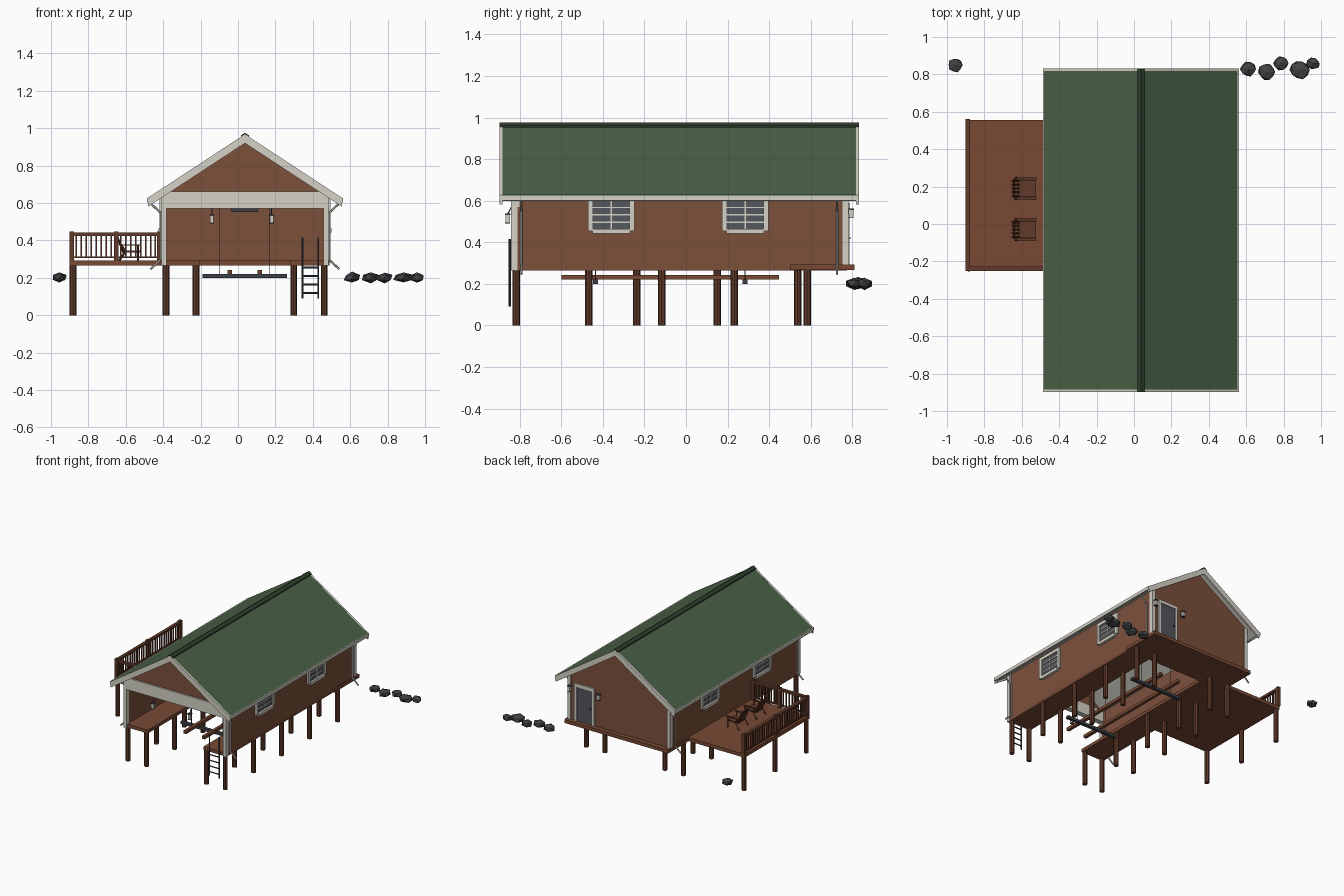
import bpy, bmesh, math, random
from mathutils import Vector

if "Cube" in bpy.data.objects:
    bpy.data.objects.remove(bpy.data.objects["Cube"])

def mat(name, r, g, b):
    m = bpy.data.materials.new(name)
    lin = lambda c: (c / 255 / 12.92) if c < 10 else ((c / 255 + 0.055) / 1.055) ** 2.4
    m.diffuse_color = (lin(r), lin(g), lin(b), 1)
    m.use_nodes = True
    m.node_tree.nodes["Principled BSDF"].inputs["Base Color"].default_value = m.diffuse_color
    return m

WALL = mat("wall brown", 124, 80, 59)
DECK = mat("deck brown", 120, 73, 52)
POST = mat("dark wood", 98, 59, 42)
TRIM = mat("cream trim", 212, 209, 198)
ROOF = mat("roof green", 74, 97, 70)
RIDGE = mat("ridge dark green", 48, 63, 47)
GLASS = mat("window grey", 84, 87, 92)
METAL = mat("dark metal", 62, 64, 70)
ROCK = mat("rock grey", 66, 67, 69)

class Part:
    """Collects boxes, rods and prisms into one named object."""
    def __init__(self, name, material):
        self.name, self.m, self.bm = name, material, bmesh.new()
    def box(self, x0, x1, y0, y1, z0, z1):
        return self.prism([(x0, z0), (x1, z0), (x1, z1), (x0, z1)], y0, y1)
    def prism(self, pts, y0, y1):
        a = [self.bm.verts.new((x, y0, z)) for x, z in pts]
        b = [self.bm.verts.new((x, y1, z)) for x, z in pts]
        self.bm.faces.new(a)
        self.bm.faces.new(b[::-1])
        for i in range(len(pts)):
            j = (i + 1) % len(pts)
            self.bm.faces.new((a[j], a[i], b[i], b[j]))
        return self
    def rod(self, p, q, r, n=8):
        p, q = Vector(p), Vector(q)
        d = q - p
        M = d.to_track_quat('Z', 'Y').to_matrix().to_4x4()
        M.translation = (p + q) / 2
        bmesh.ops.create_cone(self.bm, cap_ends=True, segments=n, radius1=r, radius2=r,
                              depth=d.length, matrix=M)
        return self
    def done(self):
        bmesh.ops.recalc_face_normals(self.bm, faces=self.bm.faces)
        me = bpy.data.meshes.new(self.name)
        self.bm.to_mesh(me)
        self.bm.free()
        me.materials.append(self.m)
        ob = bpy.data.objects.new(self.name, me)
        bpy.context.collection.objects.link(ob)
        return ob

CX, HALF, SLOPE, PEAK = 0.037, 0.518, 0.655, 0.967
X0, X1, Y0, Y1 = -0.405, 0.48, -0.83, 0.775          # house footprint
FZ0, FZ1 = 0.265, 0.292                              # floor thickness
def roof_z(x, drop=0):
    return PEAK - drop - SLOPE * abs(x - CX)

def chevron(d0, d1, half):
    """Cross-section of a gable roof layer between two depths below the top."""
    xs = (CX - half, CX, CX + half)
    return [(x, roof_z(x, d0)) for x in xs] + [(x, roof_z(x, d1)) for x in xs[::-1]]

# Roof layers, rake boards and ridge cap
Part("roof_shingles", ROOF).prism(chevron(0, 0.014, HALF), -0.895, 0.83).done()
Part("roof_soffit", TRIM).prism(chevron(0.0141, 0.032, HALF - 0.004), -0.885, 0.82).done()
rake = Part("rake_boards", TRIM)
for y in (-0.898, 0.818):
    rake.prism(chevron(-0.001, 0.047, HALF), y, y + 0.014)
rake.done()
Part("ridge_cap", RIDGE).prism(chevron(-0.009, 0.004, 0.022), -0.897, 0.832).done()

# Walls: open front with gable, full back, two sides
wall = Part("walls", WALL)
top = lambda x: roof_z(x, 0.03)
wall.prism([(X0, 0.62), (X1, 0.62), (X1, top(X1)), (CX, top(CX)), (X0, top(X0))], Y0, Y0 + 0.02)
wall.prism([(X0, FZ0), (X1, FZ0), (X1, top(X1)), (CX, top(CX)), (X0, top(X0))], Y1 - 0.02, Y1)
for x in (X0, X1 - 0.02):
    wall.box(x, x + 0.02, Y0, Y1, FZ0, 0.655)
wall.done()

# Front header beam and corner boards
Part("front_header", TRIM).box(X0 - 0.004, X1 + 0.004, Y0 - 0.012, Y0 + 0.03, 0.57, 0.662).done()
corner = Part("corner_boards", TRIM)
for x in (X0 - 0.005, X1 - 0.023):
    for y in (Y0 - 0.012, Y1 - 0.022):
        corner.box(x, x + 0.028, y, y + 0.03, FZ0 + (0.02 if y > 0 else 0), 0.65)
corner.done()

# Floors: two walkways, back platform, side deck
floor = Part("boathouse_floor", DECK)
floor.box(X0, -0.205, Y0, 0.5, FZ0 + .001, FZ1)
floor.box(0.28, X1, Y0, 0.5, FZ0 + .001, FZ1)
floor.box(X0 - 0.008, X1 + 0.01, 0.5, 0.812, FZ0 + .001, FZ1)
floor.done()
Part("side_deck", DECK).box(-0.9, X0, -0.25, 0.555, FZ0, FZ1).done()

# Pilings
pile = Part("pilings", POST)
for x in (-0.385, -0.225, 0.298, 0.461):
    for i in range(5):
        y = -0.817 + 0.35 * i
        pile.rod((x, y, 0), (x, y, FZ0 + 0.003), 0.018)
for y in (-0.237, 0.15, 0.537):
    pile.rod((-0.882, y, 0), (-0.882, y, FZ0 + 0.003), 0.018)
pile.done()

# Deck railing on the left and front edges
rail = Part("deck_railing", POST)
rx, ry = -0.89, -0.24
for z0, z1, w in ((0.425, 0.442, 0.012), (0.305, 0.315, 0.006)):
    rail.box(rx - w, rx + w, ry - w, 0.552, z0, z1)
    rail.box(rx, X0, ry - w, ry + w, z0, z1)
for x, y in ((rx, ry), (rx, 0.15), (rx, 0.55), (-0.65, ry), (X0 - 0.015, ry)):
    rail.box(x - 0.012, x + 0.012, y - 0.012, y + 0.012, FZ1, 0.448)
for i in range(1, 28):
    y = ry + i * 0.79 / 28
    rail.box(rx - 0.004, rx + 0.004, y - 0.004, y + 0.004, 0.31, 0.43)
for i in range(1, 18):
    x = rx + i * 0.475 / 18
    rail.box(x - 0.004, x + 0.004, ry - 0.004, ry + 0.004, 0.31, 0.43)
rail.done()

# Side windows: frame, sill, glass and muntins
frame, glass = Part("window_frames", TRIM), Part("window_glass", GLASS)
for s, wx in ((-1, X0), (1, X1)):
    span = lambda d: sorted((wx - s * 0.002, wx + s * d))
    for y in (-0.36, 0.285):
        glass.box(*span(0.005), y - 0.09, y + 0.09, 0.462, 0.605)
        for a, b in ((-0.112, -0.088), (0.088, 0.112)):
            frame.box(*span(0.014), y + a, y + b, 0.455, 0.625)
        frame.box(*span(0.014), y - 0.088, y + 0.088, 0.6, 0.625)
        frame.box(*span(0.02), y - 0.09, y + 0.09, 0.442, 0.465)
        frame.box(*span(0.009), y - 0.004, y + 0.004, 0.462, 0.605)
        for z in (0.497, 0.532, 0.567):
            frame.box(*span(0.009), y - 0.09, y + 0.09, z - 0.003, z + 0.003)
frame.done(); glass.done()

# Back door
door = Part("door_frame", TRIM)
for a, b in ((0.25, 0.27), (0.405, 0.425)):
    door.box(a, b, Y1, Y1 + 0.012, FZ1, 0.585)
door.box(0.25, 0.425, Y1, Y1 + 0.013, 0.563, 0.588).done()
Part("door_panel", GLASS).box(0.27, 0.405, Y1 - 0.001, Y1 + 0.006, FZ1, 0.565).done()
Part("door_knob", METAL).box(0.281, 0.289, Y1, Y1 + 0.016, 0.415, 0.423).done()

# Lanterns, front pair under the header and back pair beside the door
lamp, cap = Part("lantern_glass", TRIM), Part("lantern_caps", METAL)
for x, y, z, wall_y in ((-0.14, -0.858, 0.515, Y0), (0.18, -0.858, 0.515, Y0),
                        (0.205, 0.795, 0.54, Y1), (0.46, 0.795, 0.54, Y1)):
    lamp.box(x - 0.01, x + 0.01, y - 0.01, y + 0.01, z - 0.02, z + 0.016)
    cap.box(x - 0.013, x + 0.013, y - 0.013, y + 0.013, z + 0.016, z + 0.023)
    cap.box(x - 0.012, x + 0.012, y - 0.012, y + 0.012, z - 0.024, z - 0.02)
    if y < 0:
        cap.rod((x, y, z + 0.02), (x, Y0 - 0.005, 0.58), 0.003, 6)
    else:
        cap.box(x - 0.008, x + 0.008, wall_y, y, z - 0.005, z + 0.02)
lamp.done(); cap.done()

# Gutters and downspouts, mirrored about the ridge line
gutter = Part("gutters_and_downspouts", TRIM)
for s in (-1, 1):
    X = lambda d: CX + s * d
    a, b = sorted((X(0.504), X(0.524)))
    gutter.box(a, b, -0.897, 0.832, 0.602, 0.628)
    for y in (-0.792, 0.727):
        path = [(X(0.512), 0.605), (X(0.452), 0.55), (X(0.452), 0.295), (X(0.505), 0.247)]
        for (xa, za), (xb, zb) in zip(path, path[1:]):
            gutter.rod((xa, y, za), (xb, y, zb), 0.006, 6)
gutter.done()

# Boat lift: cross beams, bunks, cables, overhead motor
lift, bunk = Part("lift_beams", METAL), Part("lift_bunks", DECK)
for y in (-0.435, 0.285):
    lift.box(-0.19, 0.262, y - 0.012, y + 0.012, 0.2, 0.22)
    for x in (-0.1, 0.167):
        lift.rod((x, y, 0.21), (x, y, 0.68), 0.0025, 6)
lift.box(-0.035, 0.108, -0.12, 0.02, 0.553, 0.6)
lift.done()
for x in (-0.043, 0.117):
    bunk.box(x - 0.012, x + 0.012, -0.6, 0.447, 0.22, 0.243)
bunk.done()

# Ladder at the right front
ladder = Part("ladder", METAL)
for x in (0.345, 0.43):
    ladder.rod((x, -0.848, 0.09), (x, -0.848, 0.415), 0.005, 6)
for z in (0.12, 0.165, 0.21, 0.255):
    ladder.rod((0.345, -0.848, z), (0.43, -0.848, z), 0.005, 6)
ladder.done()

# Two deck chairs with slatted, leaning backs
for n, y in enumerate((0.19, -0.03)):
    c = Part("deck_chair_%d" % (n + 1), POST)
    c.box(-0.62, -0.525, y - 0.045, y + 0.045, 0.335, 0.345)
    for i in range(5):
        yy = y - 0.04 + i * 0.02
        c.rod((-0.612, yy, 0.335), (-0.652, yy, 0.435), 0.006, 4)
    for s in (-0.055, 0.055):
        c.box(-0.625, -0.522, y + s - 0.007, y + s + 0.007, 0.372, 0.379)
        c.rod((-0.535, y + s, 0.375), (-0.535, y + s, FZ1), 0.006, 4)
        c.rod((-0.6, y + s, 0.345), (-0.635, y + s, FZ1), 0.006, 4)
        c.rod((-0.6, y + s, 0.34), (-0.625, y + s, 0.378), 0.005, 4)
    c.rod((-0.642, y - 0.05, 0.41), (-0.642, y + 0.05, 0.41), 0.005, 4)
    c.done()

# Shoreline rocks
random.seed(4)
for i, (x, y, rx, ry) in enumerate(((-0.955, 0.85, 0.045, 0.043), (0.61, 0.828, 0.047, 0.045),
        (0.71, 0.812, 0.052, 0.05), (0.785, 0.86, 0.044, 0.043),
        (0.885, 0.825, 0.062, 0.056), (0.958, 0.857, 0.042, 0.036))):
    r = Part("rock_%d" % (i + 1), ROCK)
    bmesh.ops.create_icosphere(r.bm, subdivisions=1, radius=1)
    for v in r.bm.verts:
        k = random.uniform(0.85, 1.08)
        v.co = Vector((x + v.co.x * rx * k, y + v.co.y * ry * k, 0.202 + v.co.z * 0.03 * k))
    r.done()
